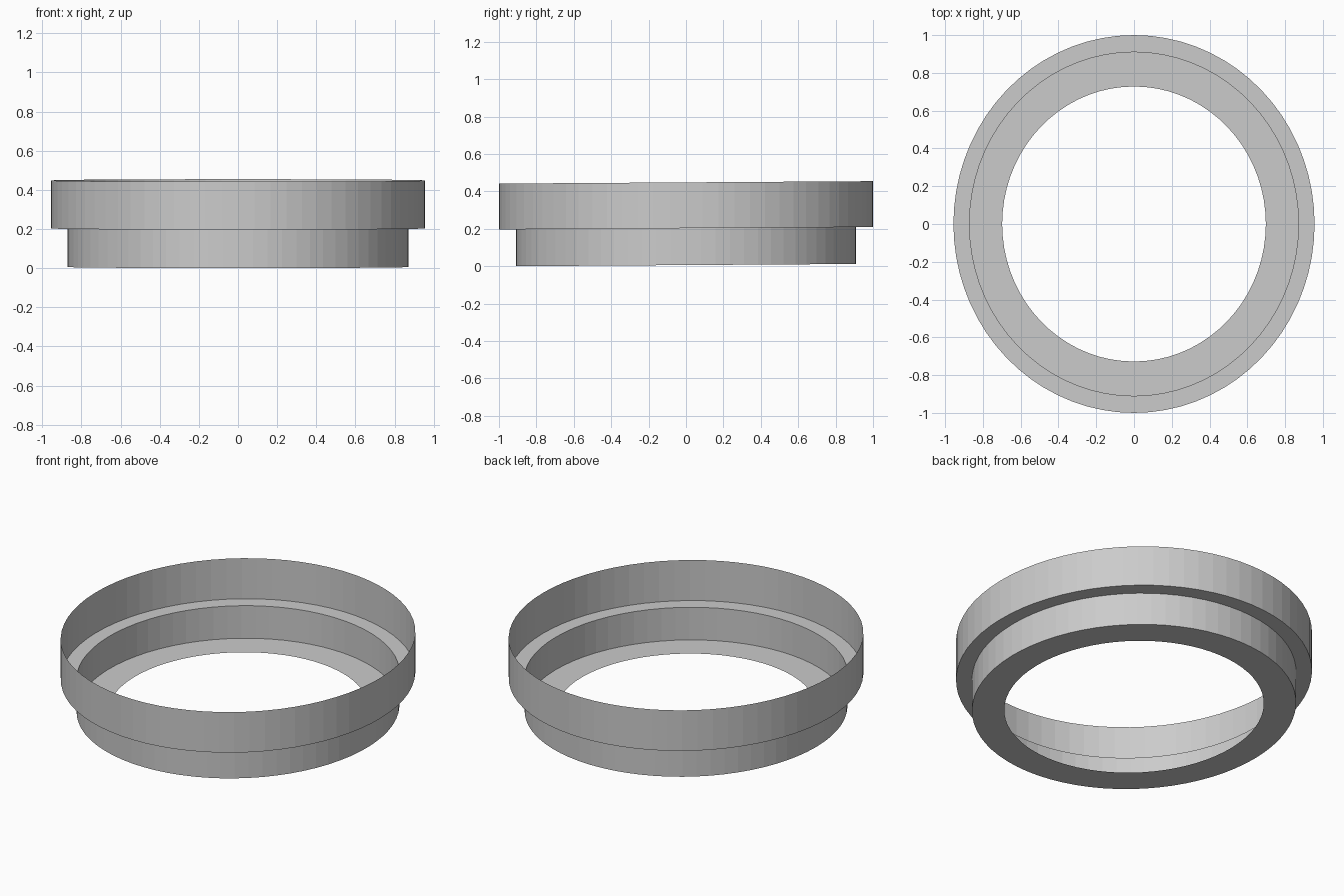
import bpy, bmesh, math

if "Cube" in bpy.data.objects:
    bpy.data.objects.remove(bpy.data.objects["Cube"])

SEGMENTS = 72
TILT = 0.0065  # the ring leans very slightly towards the front

# Thin stepped section: (x radius, y radius, height)
PROFILE = [
    (0.698, 0.728, 0.006),   # inner edge of bottom flange
    (0.871, 0.910, 0.006),   # foot of lower wall
    (0.871, 0.910, 0.203),   # inner edge of ledge
    (0.956, 1.000, 0.203),   # outer edge of ledge
    (0.956, 1.000, 0.448),   # open rim
]


def add_loop(bm, rx, ry, z):
    loop = []
    for i in range(SEGMENTS):
        a = 2 * math.pi * i / SEGMENTS
        y = ry * math.sin(a)
        loop.append(bm.verts.new((rx * math.cos(a), y, z + TILT * y)))
    return loop


# Stepped ring: bridge the oval loops in order
bm = bmesh.new()
loops = [add_loop(bm, *p) for p in PROFILE]
for low, high in zip(loops, loops[1:]):
    for i in range(SEGMENTS):
        j = (i + 1) % SEGMENTS
        bm.faces.new((low[i], low[j], high[j], high[i]))

# Normals face outwards and downwards on the open shell
bm.normal_update()
mesh = bpy.data.meshes.new("stepped_ring")
bm.to_mesh(mesh)
bm.free()
ring = bpy.data.objects.new("stepped_ring", mesh)
bpy.context.collection.objects.link(ring)
